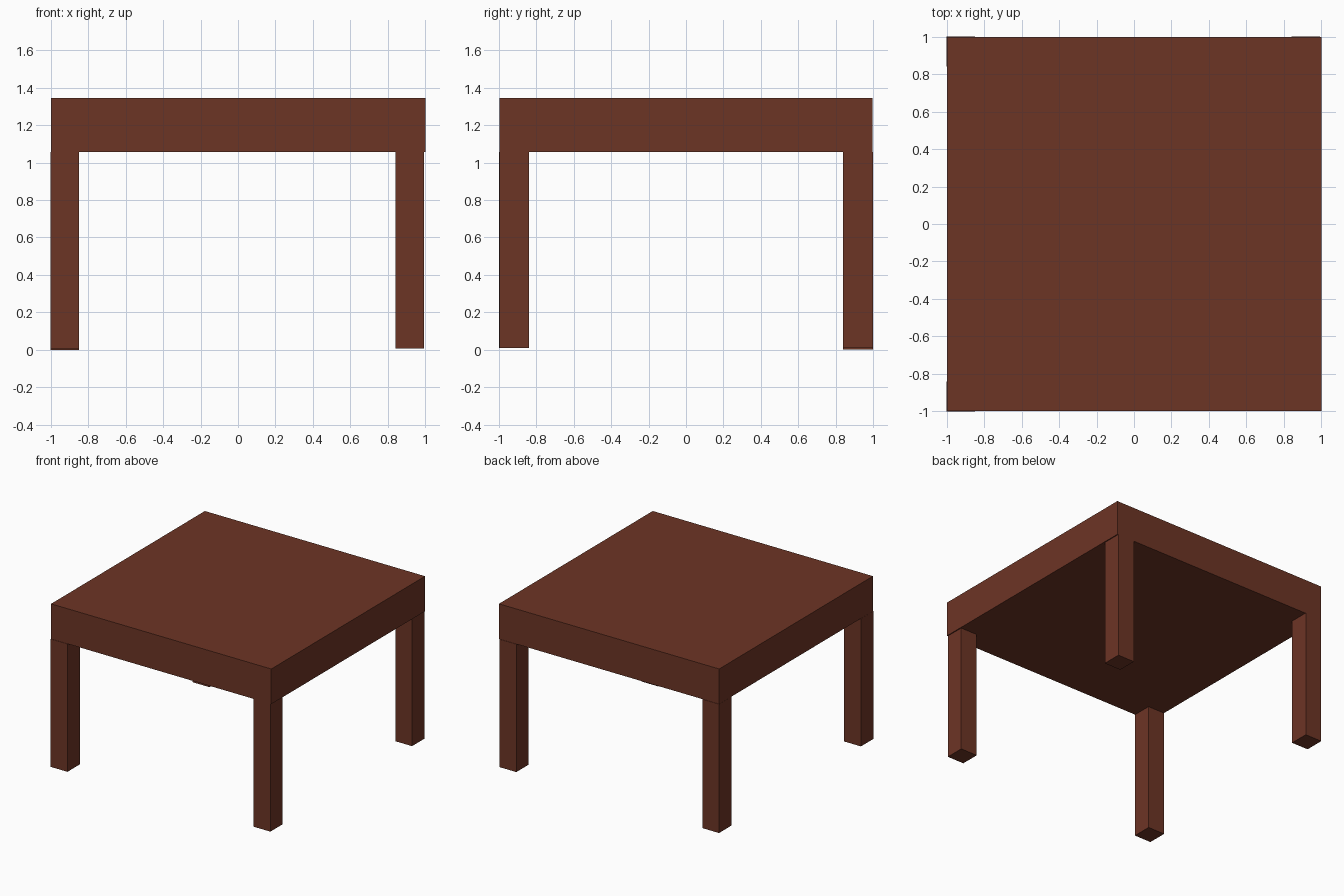
import bpy

if "Cube" in bpy.data.objects:
    bpy.data.objects.remove(bpy.data.objects["Cube"])

brown = bpy.data.materials.new("brown wood")
brown.diffuse_color = (0.152, 0.035, 0.0185, 1)
brown.use_nodes = True
brown.node_tree.nodes["Principled BSDF"].inputs["Base Color"].default_value = brown.diffuse_color


def box(name, lo, hi):
    """Axis-aligned box between two opposite corners."""
    bpy.ops.mesh.primitive_cube_add(size=1, location=[(a + b) / 2 for a, b in zip(lo, hi)])
    ob = bpy.context.object
    ob.name = name
    ob.scale = [b - a for a, b in zip(lo, hi)]
    bpy.ops.object.transform_apply(location=False, rotation=False, scale=True)
    ob.data.materials.append(brown)
    return ob


# Thick solid top
UNDERSIDE = 1.057
box("table_top", (-0.999, -0.997, UNDERSIDE), (1.0, 0.997, 1.345))

# Four square legs: x range, y range, foot height (one leg is a touch longer)
legs = {
    "front_left_leg": ((-1.0, -0.848), (-1.0, -0.84), 0.008),
    "front_right_leg": ((0.84, 0.992), (-0.997, -0.84), 0.008),
    "back_left_leg": ((-1.0, -0.848), (0.84, 1.0), 0.0),
    "back_right_leg": ((0.84, 0.992), (0.84, 1.0), 0.008),
}
for name, (x, y, foot) in legs.items():
    box(name, (x[0], y[0], foot), (x[1], y[1], UNDERSIDE))
